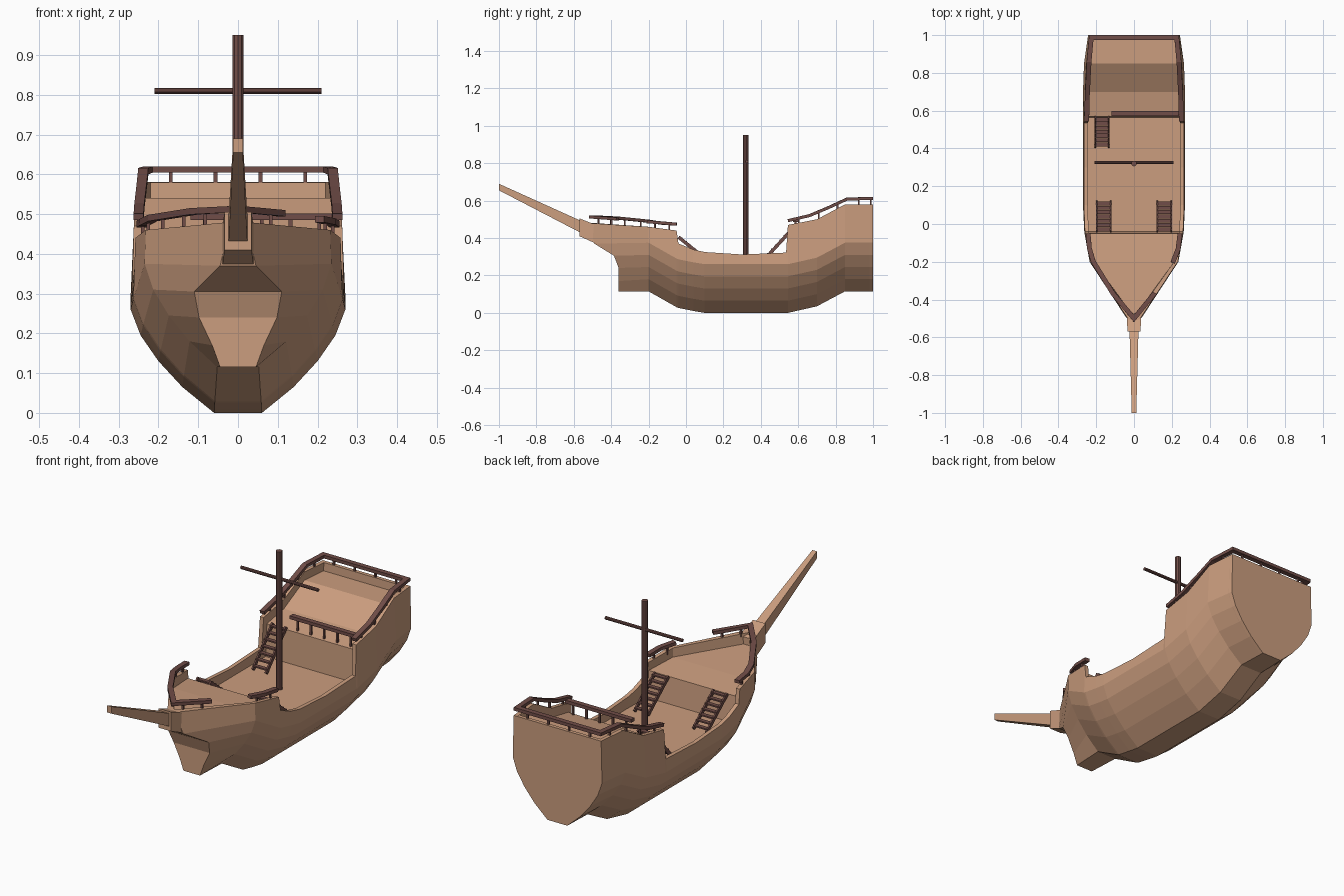
import bpy, bmesh, math
from mathutils import Vector

if "Cube" in bpy.data.objects:
    bpy.data.objects.remove(bpy.data.objects["Cube"])


def material(name, rgb):
    m = bpy.data.materials.new(name)
    m.diffuse_color = (*rgb, 1)
    m.use_nodes = True
    m.node_tree.nodes["Principled BSDF"].inputs["Base Color"].default_value = m.diffuse_color
    return m


TAN = material("tan planks", (0.60, 0.34, 0.21))
DARK = material("dark timber", (0.165, 0.075, 0.065))


def finish(bm, name, mat):
    bmesh.ops.remove_doubles(bm, verts=bm.verts, dist=1e-5)
    bmesh.ops.dissolve_degenerate(bm, edges=bm.edges, dist=1e-5)
    bmesh.ops.recalc_face_normals(bm, faces=bm.faces)
    me = bpy.data.meshes.new(name)
    bm.to_mesh(me)
    bm.free()
    me.materials.append(mat)
    ob = bpy.data.objects.new(name, me)
    bpy.context.collection.objects.link(ob)
    return ob


def skin(bm, rings, mirrored_caps=False):
    """Join equal rings of points into a closed solid."""
    vs = [[bm.verts.new(p) for p in r] for r in rings]
    n = len(vs[0])
    for a, b in zip(vs, vs[1:]):
        for i in range(n):
            j = (i + 1) % n
            bm.faces.new((a[i], a[j], b[j], b[i]))
    for r in (vs[0], vs[-1]):
        if mirrored_caps:
            for i in range(n // 2 - 1):
                bm.faces.new((r[i], r[i + 1], r[n - 2 - i], r[n - 1 - i]))
        else:
            bm.faces.new(r)


def beam(bm, pts, w, h):
    """Rectangular bar swept along a path, kept level across its width."""
    pts = [Vector(p) for p in pts]
    rings = []
    for i, p in enumerate(pts):
        d1 = (p - pts[max(i - 1, 0)]).normalized()
        d2 = (pts[min(i + 1, len(pts) - 1)] - p).normalized()
        d = (d1 + d2).normalized()
        flat = Vector((d.x, d.y, 0))
        side = Vector((d.y, -d.x, 0)).normalized() if flat.length > 1e-4 else Vector((1, 0, 0))
        up = side.cross(d).normalized()
        miter = 1 / max((d.dot(d2 if d2.length else d1)), 0.6)
        s, u = side * w / 2 * miter, up * h / 2
        rings.append([p + s + u, p - s + u, p - s - u, p + s - u])
    skin(bm, rings)


def mirror_ring(half):
    return half + [(-x, y, z) for x, y, z in reversed(half)]


# Hull: keel-to-bulwark sections, with the decks folded into each section
LEVELS = [(0.06, 0), (0.14, 0.065), (0.20, 0.13), (0.245, 0.195), (0.27, 0.26)]
WALL = 0.02
# y, keel height, width scale, bulwark half width, bulwark z, deck z, deck y shift
stations = [
    (-0.20, 0.115, 0.87, 0.232, 0.460, 0.415, 0),
    (-0.05, 0.030, 0.97, 0.258, 0.440, 0.400, 0),
    (-0.04, 0.026, 0.975, 0.26, 0.370, 0.270, 0),
    (0.04, 0.010, 0.99, 0.263, 0.338, 0.270, 0),
    (0.10, 0.000, 1.00, 0.265, 0.325, 0.270, 0),
    (0.30, 0.000, 1.00, 0.265, 0.312, 0.270, 0),
    (0.535, 0.000, 1.00, 0.265, 0.322, 0.270, 0.03),
    (0.545, 0.000, 1.00, 0.262, 0.470, 0.430, 0.025),
    (0.70, 0.035, 1.00, 0.260, 0.500, 0.455, 0),
    (0.85, 0.115, 0.98, 0.253, 0.580, 0.540, 0),
    (0.98, 0.115, 0.91, 0.240, 0.580, 0.540, 0),
    (0.982, 0.115, 0.91, 0.240, 0.580, 0.5799, 0),
    (1.00, 0.115, 0.90, 0.238, 0.580, 0.5799, 0),
]
stem = [(0.045, -0.36, 0.115), (0.065, -0.36, 0.17), (0.098, -0.36, 0.24),
        (0.11, -0.385, 0.305), (0.045, -0.49, 0.37), (0.02, -0.52, 0.48),
        (0.006, -0.49, 0.48), (0.005, -0.485, 0.43)]
rings = [mirror_ring(stem)]
for y, keel, k, xt, zt, zd, dy in stations:
    half = [(x * k, y, z + keel) for x, z in LEVELS]
    half += [(xt, y, zt), (xt - WALL, y, zt), (xt - WALL, y + dy, zd)]
    rings.append(mirror_ring(half))
bm = bmesh.new()
skin(bm, rings, mirrored_caps=True)
finish(bm, "hull", TAN)


# Bowsprit and the block that holds it
def tapered(name, ends):
    b = bmesh.new()
    skin(b, [[(-w, y0, z0), (w, y0, z0), (w, y1, z1), (-w, y1, z1)]
             for w, y0, z0, y1, z1 in ends])
    finish(b, name, TAN)


tapered("bowsprit", [(0.026, -0.48, 0.385, -0.48, 0.455), (0.012, -1.0, 0.655, -1.0, 0.69)])
tapered("bowsprit_block", [(0.040, -0.47, 0.365, -0.47, 0.465), (0.034, -0.57, 0.41, -0.57, 0.505)])


# Mast and yard
def pole(name, r, length, loc, rot=(0, 0, 0)):
    bpy.ops.mesh.primitive_cylinder_add(vertices=10, radius=r, depth=length, location=loc, rotation=rot)
    ob = bpy.context.object
    ob.name = name
    ob.data.materials.append(DARK)


pole("mast", 0.015, 0.69, (0, 0.32, 0.605))
pole("yard", 0.008, 0.42, (0, 0.325, 0.81), (0, math.pi / 2, 0))


# Railings: a handrail on short posts
def railing(name, pts, drop, spacing=0.11):
    b = bmesh.new()
    beam(b, pts, 0.025, 0.016)
    for a, c in zip(pts, pts[1:]):
        a, c = Vector(a), Vector(c)
        n = max(1, round((c - a).length / spacing))
        for i in range(n):
            p = a.lerp(c, (i + 0.5) / n)
            beam(b, [p, p - Vector((0, 0, drop))], 0.009, 0.009)
    finish(b, name, DARK)


railing("bow_rail", [(-0.243, -0.05, 0.474), (-0.236, -0.13, 0.479), (-0.215, -0.20, 0.49),
                     (-0.11, -0.37, 0.507), (0, -0.50, 0.513), (0.11, -0.365, 0.502)], 0.045)
railing("bow_rail_short", [(0.205, -0.205, 0.487), (0.234, -0.13, 0.481), (0.243, -0.05, 0.474)], 0.045)
side = [(0.25, 0.545, 0.493), (0.248, 0.66, 0.52), (0.243, 0.76, 0.562),
        (0.238, 0.86, 0.608), (0.226, 0.988, 0.612)]
railing("stern_rail", [(-x, y, z) for x, y, z in side] + side[::-1], 0.04, 0.12)
railing("poop_front_rail", [(-0.12, 0.585, 0.493), (0.24, 0.585, 0.493)], 0.065, 0.07)


# Stairs: two stringers with treads between
def stairs(name, x, foot, head):
    b = bmesh.new()
    (y0, z0), (y1, z1) = foot, head
    for s in (-0.036, 0.036):
        beam(b, [(x + s, y0, z0), (x + s, y1, z1)], 0.008, 0.018)
    for i in range(7):
        t = (i + 0.5) / 7
        y, z = y0 + (y1 - y0) * t, z0 + (z1 - z0) * t
        beam(b, [(x - 0.04, y, z + 0.004), (x + 0.04, y, z + 0.004)], 0.02, 0.007)
    finish(b, name, DARK)


for s, label in ((-1, "left"), (1, "right")):
    stairs("bow_stairs_" + label, s * 0.16, (0.12, 0.275), (-0.04, 0.405))
stairs("poop_stairs", -0.17, (0.41, 0.275), (0.565, 0.445))
